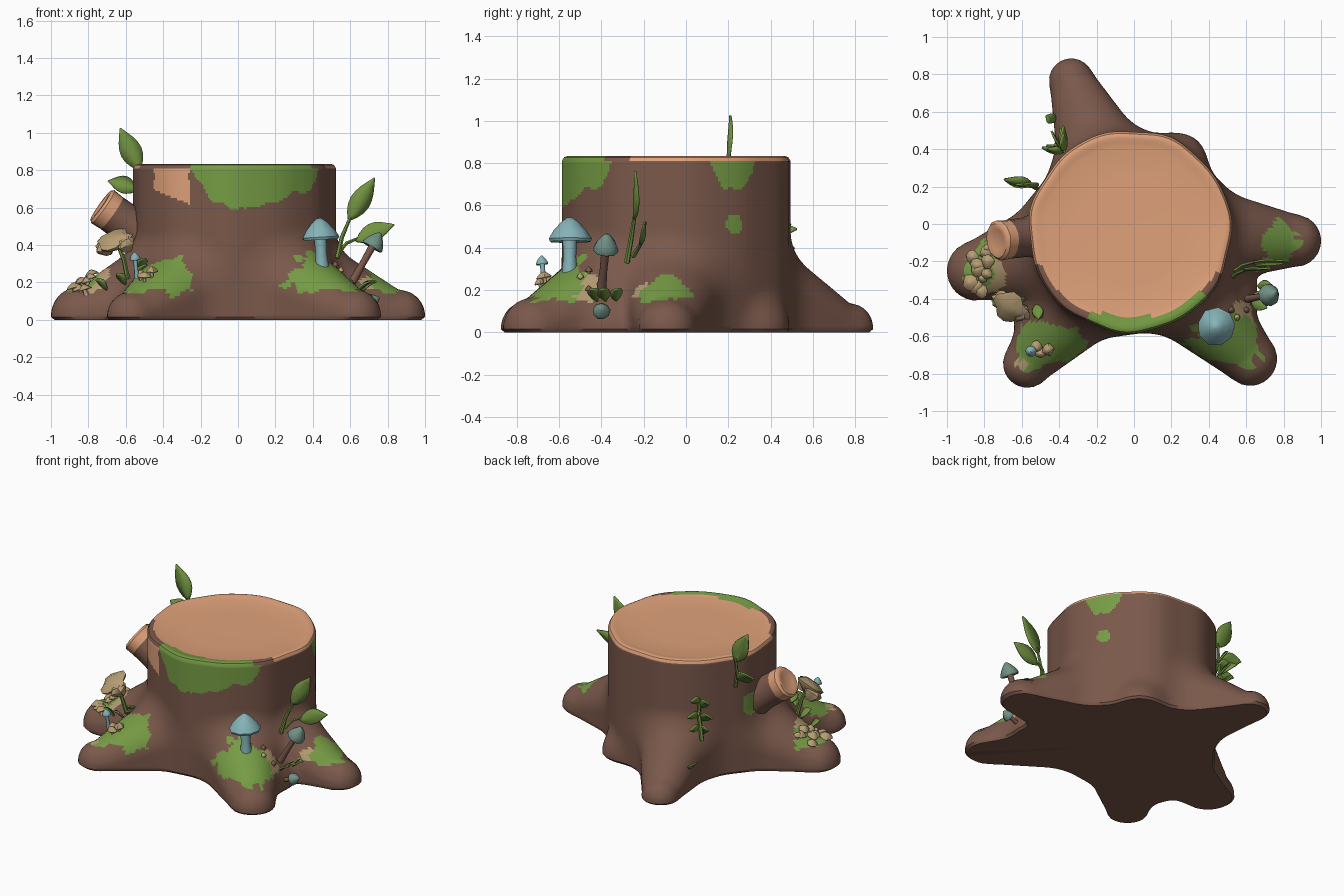
import bpy, math, random
from mathutils import Vector as V, noise

if "Cube" in bpy.data.objects:
    bpy.data.objects.remove(bpy.data.objects["Cube"])
random.seed(4)

def material(name, col):
    m = bpy.data.materials.new(name)
    m.diffuse_color = (*col, 1)
    m.use_nodes = True
    m.node_tree.nodes["Principled BSDF"].inputs["Base Color"].default_value = m.diffuse_color
    return m

BARK = material("bark brown", (.195, .098, .069))
WOOD = material("cut wood tan", (.74, .36, .195))
MOSS = material("moss green", (.18, .33, .058))
KHAKI = material("lichen khaki", (.47, .34, .175))
LEAF = material("leaf green", (.165, .285, .052))
BLUE = material("mushroom blue", (.235, .45, .48))
SAGE = material("mushroom sage", (.165, .285, .235))

def build(name, verts, faces, mats, idx=None, angle=40, solid=0):
    me = bpy.data.meshes.new(name)
    me.from_pydata([tuple(v) for v in verts], [], faces)
    for m in mats:
        me.materials.append(m)
    if idx:
        for p, i in zip(me.polygons, idx):
            p.material_index = i
    ob = bpy.data.objects.new(name, me)
    bpy.context.collection.objects.link(ob)
    if solid:
        md = ob.modifiers.new("thickness", 'SOLIDIFY')
        md.thickness, md.offset = solid, 0
    bpy.ops.object.select_all(action='DESELECT')
    ob.select_set(True)
    bpy.context.view_layer.objects.active = ob
    bpy.ops.object.shade_smooth_by_angle(angle=math.radians(angle))
    return ob

# ---- stump shape: trunk column merged with roots (tip x, tip y, tip r, base r, base axis height)
CX, CY = -.02, -.04
ROOTS = [(-.335, .765, .12, .28, .29), (.86, -.09, .14, .29, .25), (.62, -.72, .145, .30, .23),
         (-.57, -.745, .13, .31, .22), (-.84, -.25, .16, .32, .23), (.26, .36, .11, .16, .3),
         (.54, -.37, .11, .2, .18), (-.53, -.42, .12, .2, .2)]

def smin(a, b, k=.11):
    h = max(k - abs(a - b), 0) / k
    return min(a, b) - h * h * k * .25

def trunk_r(th):
    return .54 * (1 + .01 * math.sin(7 * th) + .006 * math.sin(11 * th + 1))

PREP = []
for tx, ty, r1, r0, h0 in ROOTS:
    tx, ty = tx - CX, ty - CY
    ln = math.hypot(tx, ty)
    PREP.append((tx / ln, ty / ln, ln, min(.3, ln * .6), r1, r0, h0))

def sdf(x, y, z):
    px, py = x - CX, y - CY
    d = math.hypot(px, py) - trunk_r(math.atan2(py, px))
    for ux, uy, ln, s0, r1, r0, h0 in PREP:
        t = min(max((px * ux + py * uy - s0) / (ln - s0), 0), 1)
        s = s0 + t * (ln - s0)
        dz = max(0, z - (h0 + t * (.02 - h0)))
        d = smin(d, math.sqrt((px - ux * s) ** 2 + (py - uy * s) ** 2 + dz * dz) - (r0 + t * (r1 - r0)))
    return d

def radius(th, z):
    if z > .72:
        return trunk_r(th)
    lo, hi = .4, 1.2
    for _ in range(12):
        m = (lo + hi) / 2
        if sdf(CX + m * math.cos(th), CY + m * math.sin(th), z) < 0:
            lo = m
        else:
            hi = m
    return lo

def ground(x, y):
    z = .6
    while z > .15 and sdf(x, y, z) > 0:
        z -= .01
    return z

# ---- colour rules for moss, lichen and bare wood
MOSS_SPOTS = [(.5, -.65, .22, .16), (-.47, -.66, .21, .14), (.78, -.10, .095, .12), (-.85, -.2, .11, .15)]
KHAKI_SPOTS = [(.6, -.49, .08, .09), (-.78, -.26, .09, .12), (.72, -.24, .06, .06), (-.6, -.73, .1, .04)]

def colour(p):
    n = noise.noise(p * 9) * .45 + noise.noise(p * 21) * .2
    a = math.degrees(math.atan2(p.y - CY, p.x - CX))
    drop = .83 - p.z
    for c, half, depth in ((-80, 37, .23), (-54, 20, .15), (30, 14, .15)):
        u = abs((a - c) / half)
        if u < 1 and drop < depth * (1 - u ** 3) + n * .08:
            return 2
    if abs(a + 130) < 13 + n * 4 and drop < .17 + (a + 130) * .003:
        return 1
    if (p - V((.46, .24, .51))).length < .05 + n * .03 or (p - V((-.55, .06, .47))).length < .08 + n * .04:
        return 2
    if .145 + n * .08 < p.z < .45:
        for spots, i in ((MOSS_SPOTS, 2), (KHAKI_SPOTS, 3)):
            for x, y, rx, ry in spots:
                if math.hypot((p.x - x) / rx, (p.y - y) / ry) < 1 + n * .7:
                    return i
    return 0

# ---- stump body: stacked rings, then rolled rim and cut top
N = 260
levels = [0, .015] + [.03 + .78 * i / 64 for i in range(65)]
rings = [(z, .98 if z == 0 else 1) for z in levels]
rings += [(.828, .98), (.833, .955), (.832, .93), (.83, .91), (.828, .89), (.822, .84), (.822, .5)]
verts, faces, idx = [], [], []
for z, s in rings:
    for i in range(N):
        th = 2 * math.pi * i / N
        r = s * radius(th, z)
        verts.append(V((CX + r * math.cos(th), CY + r * math.sin(th), z)))
for k in range(len(rings) - 1):
    for i in range(N):
        f = [k * N + i, k * N + (i + 1) % N, (k + 1) * N + (i + 1) % N, (k + 1) * N + i]
        c = sum((verts[j] for j in f), V()) / 4
        faces.append(f)
        if k < len(levels) - 1:
            m = colour(c)
        else:
            a = math.degrees(math.atan2(c.y - CY, c.x - CX))
            far = math.hypot(c.x + .02, c.y)
            m = 2 if -117 < a < -40 and far > .505 + .02 * noise.noise(c * 12) else 1
            if m == 1 and (-40 <= a < -25 or -160 < a < -117) and far > .525:
                m = 0
        idx.append(m)
for base, z, m in ((0, 0, 0), ((len(rings) - 1) * N, .82, 1)):
    verts.append(V((CX, CY, z)))
    for i in range(N):
        e = [base + i, base + (i + 1) % N, len(verts) - 1]
        faces.append(e if m else e[::-1])
        idx.append(m)
build("stump", verts, faces, [BARK, WOOD, MOSS, KHAKI], idx, 35)

# ---- helper: rings of given radius along a path (stems, caps, branch)
def loft(name, pts, radii, sides, mats, idx=None, wob=0):
    pts = [V(p) for p in pts]
    ax = (pts[-1] - pts[0]).normalized()
    u = ax.orthogonal().normalized()
    w = ax.cross(u)
    jit = [1 + random.uniform(-wob, wob) for _ in range(sides)]
    vs, fs, ids = [], [list(range(sides))[::-1]], [0]
    for k, (p, r) in enumerate(zip(pts, radii)):
        for i in range(sides):
            t = 2 * math.pi * i / sides
            vs.append(p + (u * math.cos(t) + w * math.sin(t)) * r * jit[i])
            if k:
                a, b, j = (k - 1) * sides, k * sides, (i + 1) % sides
                fs.append([a + i, a + j, b + j, b + i])
                ids.append(idx[k - 1] if idx else 0)
    fs.append([(len(pts) - 1) * sides + i for i in range(sides)])
    ids.append(ids[-1])
    return build(name, vs, fs, mats, ids, 45)

def mushroom(name, foot, top, r, h, stem_r, cap, stem, wob=.04):
    foot, top = V(foot), V(top)
    ax = (top - foot).normalized()
    loft(name + "_stem", [foot, foot.lerp(top, .5), top], [stem_r * 1.15, stem_r * .9, stem_r], 8, [stem])
    prof = [(.1, .3), (0, .95), (.12, 1), (.45, .78), (.8, .42), (1, .12)]
    loft(name + "_cap", [top + ax * h * (t - .1) for t, _ in prof], [r * q for _, q in prof], 9, [cap], wob=wob)

def leaf(name, base, tip, width, side, bend=(0, 0, 0)):
    base, tip, side, bend = V(base), V(tip), V(side).normalized(), V(bend)
    nrm = side.cross(tip - base).normalized()
    vs, fs = [], []
    for i in range(8):
        t = i / 7
        p = base.lerp(tip, t) + bend * math.sin(math.pi * t)
        w = max(.002, width * math.sin(math.pi * t ** .85))
        vs += [p - side * w, p + nrm * w * .25, p + side * w]
        if i:
            a = 3 * i - 3
            fs += [[a, a + 1, a + 4, a + 3], [a + 1, a + 2, a + 5, a + 4]]
    build(name, vs, fs, [LEAF], solid=.01)

# ---- sawn branch stub
b0, b1 = V((-.44, -.05, .4)), V((-.735, -.09, .61))
fr = [0, .5, .8, .96, 1, 1, .985, .98]
loft("branch_stub", [b0.lerp(b1, t) for t in fr],
     [.14, .108, .106, .11, .095, .07, .055, .01], 14, [BARK, WOOD], [0, 0, 1, 1, 1, 1, 1], .05)

# ---- mushrooms
mushroom("blue_mushroom", (.45, -.55, .27), (.44, -.55, .44), .102, .115, .034, BLUE, BLUE)
mushroom("sage_mushroom", (.61, -.4, .2), (.72, -.38, .395), .062, .09, .02, SAGE, BARK)
mushroom("low_sage_mushroom", (.63, -.4, .07), (.71, -.4, .1), .042, .055, .014, SAGE, BARK)
mushroom("small_blue_mushroom", (-.54, -.67, .22), (-.55, -.68, .325), .03, .042, .012, BLUE, BLUE)
for i, (x, y) in enumerate([(-.5, -.68), (-.46, -.66), (-.52, -.65)]):
    z = ground(x, y)
    mushroom("root_khaki_mushroom_%d" % i, (x, y, z - .02), (x, y - .01, z + .03), .034, .03, .009, KHAKI, KHAKI, .2)
for i in range(11):
    x, y = -.83 + random.uniform(-.04, .07), -.13 - i * .023
    z = ground(x, y)
    mushroom("side_mushroom_%d" % i, (x, y, z - .02), (x - .01, y, z + .012), random.uniform(.024, .042), .03,
             .012, KHAKI, KHAKI, .15)
for i, (x, y) in enumerate([(.55, -.5), (.52, -.46), (.6, -.46)]):
    z = ground(x, y)
    mushroom("bud_%d" % i, (x, y, z - .02), (x, y, z + .01), .018, .025, .01, BARK if i else KHAKI, BARK)

# ---- frilled khaki fungus on a green stalk
loft("fungus_stalk", [(-.59, -.4, .22), (-.61, -.42, .32), (-.64, -.43, .4)], [.014, .012, .012], 6, [LEAF])
for i, (x, y, z, r) in enumerate([(-.65, -.43, .415, .085), (-.7, -.39, .385, .055), (-.595, -.46, .40, .05)]):
    loft("fungus_frill_%d" % i, [(x + .01, y + .01, z - .03), (x - .006, y - .01, z), (x - .01, y - .018, z + .015),
                                 (x - .016, y - .03, z + .035)], [.02, r * .9, r, r * .55], 13, [KHAKI], wob=.25)

# ---- right sprout
loft("sprout_stem", [(.53, -.28, .33), (.555, -.26, .44), (.61, -.24, .57)], [.014, .012, .008], 6, [LEAF])
loft("sprout_side_stem", [(.54, -.25, .36), (.58, -.22, .41), (.65, -.2, .44)], [.012, .01, .007], 6, [LEAF])
leaf("sprout_tall_leaf", (.59, -.245, .53), (.73, -.24, .76), .055, (.85, .1, -.5), (0, .012, 0))
leaf("sprout_low_leaf", (.63, -.21, .42), (.835, -.2, .51), .05, (-.4, .25, .9), (0, 0, .01))

# ---- left sprout near the rim
loft("rim_stem", [(-.52, .19, .62), (-.54, .2, .73), (-.53, .205, .83)], [.012, .01, .008], 6, [LEAF])
leaf("rim_tall_leaf", (-.525, .2, .8), (-.63, .21, 1.025), .058, (.9, .05, .42), (0, .01, 0))
leaf("rim_low_leaf", (-.54, .21, .69), (-.695, .24, .74), .052, (.3, .5, .8), (0, 0, .01))

# ---- climbing vine at the back left
out, tan = V((-.64, .77, 0)), V((.77, .64, 0))
loft("vine_stem", [(-.42, .42, .3), (-.385, .4, .44), (-.375, .39, .56)], [.014, .013, .01], 6, [LEAF])
for i, (s, z, ln) in enumerate([(1, .55, .1), (-1, .52, .09), (1, .45, .14), (-1, .43, .12), (.2, .47, .13), (-.7, .34, .1), (.8, .36, .13)]):
    b = V((-.375, .385, z))
    leaf("vine_leaf_%d" % i, b, b + (out + tan * s * .8).normalized() * ln + V((0, 0, .04)),
         .034, out * .25 - tan * s * .4 + V((0, 0, .75)), (0, 0, .012))

# ---- small ground leaves
for i, (x, y, dx, dy) in enumerate([(.63, -.38, .1, -.02), (.66, -.33, .08, 0), (.63, -.42, .08, -.03), (-.6, -.42, -.05, -.05),
                                    (-.54, -.45, .05, -.05), (-.7, -.38, -.06, -.03), (-.52, -.43, .01, -.08), (-.42, .55, -.05, .03)]):
    z = ground(x, y)
    leaf("ground_leaf_%d" % i, (x, y, z), (x + dx, y + dy, z + .055), .03, (-dy, dx, .02), (0, 0, .015))
